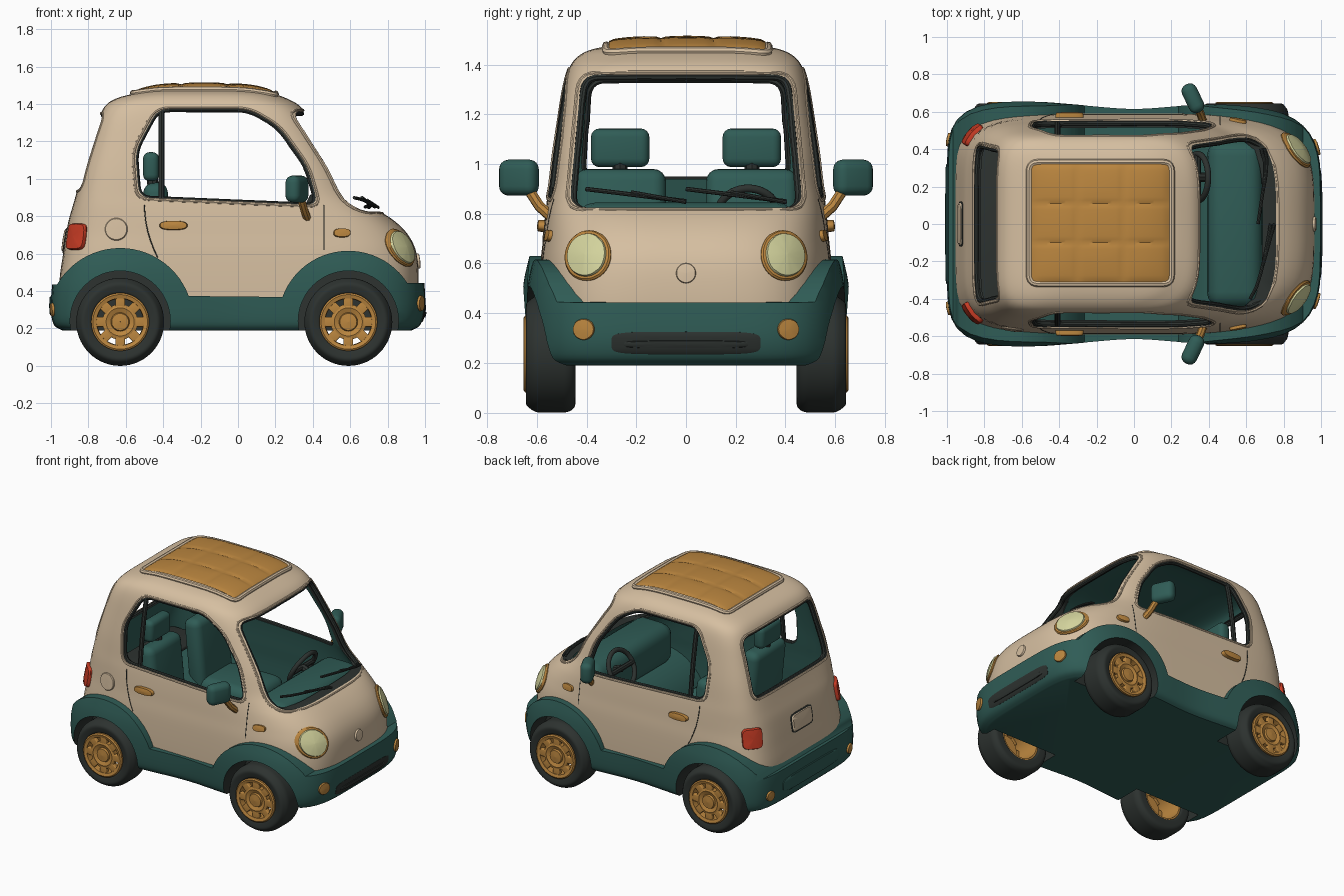
import bpy, bmesh, math
from mathutils import Vector, Matrix
from mathutils.bvhtree import BVHTree

if "Cube" in bpy.data.objects:
    bpy.data.objects.remove(bpy.data.objects["Cube"])


def material(name, r, g, b):
    m = bpy.data.materials.new(name)
    m.diffuse_color = (r, g, b, 1)
    m.use_nodes = True
    m.node_tree.nodes["Principled BSDF"].inputs["Base Color"].default_value = m.diffuse_color
    return m


CREAM = material("cream paint", .67, .52, .355)
TEAL = material("teal trim", .029, .108, .093)
AMBER = material("amber", .50, .24, .05)
DARK = material("dark rubber", .026, .032, .029)
LENS = material("pale lens", .66, .66, .34)
RED = material("red lamp", .58, .045, .018)


def add(name, verts, faces, mats, index=0):
    me = bpy.data.meshes.new(name)
    me.from_pydata([tuple(v) for v in verts], [], faces)
    for m in mats:
        me.materials.append(m)
    for p in me.polygons:
        p.material_index = index
    o = bpy.data.objects.new(name, me)
    bpy.context.collection.objects.link(o)
    return o


def modify(o, kind, **props):
    """Add a modifier and apply it at once."""
    mod = o.modifiers.new(kind, kind)
    for k, v in props.items():
        setattr(mod, k, v)
    dg = bpy.context.evaluated_depsgraph_get()
    me = bpy.data.meshes.new_from_object(o.evaluated_get(dg))
    o.modifiers.clear()
    o.data = me


def boolean(o, cutter, op='DIFFERENCE'):
    modify(o, 'BOOLEAN', object=cutter, operation=op, solver='EXACT')


def loft(name, table, mats, cap_bottom, bump, rear_square, n=120):
    """Stack of superellipse rings; rows are z, rear x, front x, half width, squareness."""
    rows, last = [], len(table) - 1
    for i in range(last):
        p = [table[max(0, min(last, i + k))] for k in (-1, 0, 1, 2)]
        for s in range(4):
            t = s / 4
            rows.append([.5 * (2 * b + (c - a) * t + (2 * a - 5 * b + 4 * c - d) * t * t + (3 * b - a - 3 * c + d) * t ** 3)
                         for a, b, c, d in zip(*p)])
    rows.append(table[-1])
    verts, faces = [], []
    for z, xb, xf, w, e in rows:
        for k in range(n):
            c, s = math.cos(2 * math.pi * k / n), math.sin(2 * math.pi * k / n)
            a, q = (xf - xb) / 2, e if c > 0 else e + rear_square
            r = (abs(c / a) ** q + abs(s / w) ** q) ** (-1 / q)
            x, y = (xf + xb) / 2 + r * c, r * s
            verts.append((x, y * bump(x), z))
    for j in range(len(rows) - 1):
        for k in range(n):
            k2 = (k + 1) % n
            faces.append((j * n + k, j * n + k2, (j + 1) * n + k2, (j + 1) * n + k))
    faces.append(tuple(range((len(rows) - 1) * n, len(rows) * n)))
    if cap_bottom:
        faces.append(tuple(reversed(range(n))))
    return add(name, verts, faces, mats)


def rounded(poly, r, straight=8):
    """Round the corners of a 2D outline and subdivide its straight edges."""
    out, n = [], len(poly)
    for i in range(n):
        a, p, b = (Vector(poly[(i + k) % n]) for k in (-1, 0, 1))
        s, e = p + (a - p).normalized() * r, p + (b - p).normalized() * r
        out += [s.lerp(p, t).lerp(p.lerp(e, t), t) for t in (0, .2, .4, .6, .8, 1)]
        nxt = b + (p - b).normalized() * r
        out += [e.lerp(nxt, k / straight) for k in range(1, straight)]
    return out


def prism(outline, axis, lo, hi, index):
    """Closed cutter: outline is (x,z) for axis y, or (y,z) for axis x."""
    n = len(outline)
    f = (lambda p, h: (p[0], h, p[1])) if axis == 'y' else (lambda p, h: (h, p[0], p[1]))
    verts = [f(p, h) for h in (lo, hi) for p in outline]
    faces = [(k, (k + 1) % n, n + (k + 1) % n, n + k) for k in range(n)]
    faces += [tuple(reversed(range(n))), tuple(range(n, 2 * n))]
    o = add("cutter", verts, faces, [CREAM, TEAL, DARK], index)
    fix_normals(o)
    o.hide_render = True
    return o


def fix_normals(o):
    bm = bmesh.new()
    bm.from_mesh(o.data)
    bmesh.ops.recalc_face_normals(bm, faces=bm.faces)
    bm.to_mesh(o.data)
    bm.free()


def arc(cx, cz, r, a0, a1, n=24):
    return [(cx + r * math.cos(math.radians(a0 + (a1 - a0) * k / n)),
             cz + r * math.sin(math.radians(a0 + (a1 - a0) * k / n))) for k in range(n + 1)]


# Body shell (cream outside, teal lining) and lower teal skirt
body = loft("body_shell", [
    (.30, -.95, .95, .59, 4.2), (.45, -.955, .965, .59, 4.1), (.60, -.935, .955, .585, 3.9), (.70, -.92, .91, .575, 3.8),
    (.78, -.905, .83, .568, 3.9), (.85, -.885, .72, .56, 4.3), (.92, -.865, .635, .55, 4.7), (1.05, -.83, .555, .535, 5),
    (1.2, -.785, .46, .512, 5), (1.32, -.745, .38, .49, 5), (1.39, -.71, .33, .468, 4.5), (1.43, -.65, .26, .438, 4),
    (1.457, -.55, .18, .39, 4), (1.474, -.45, .08, .31, 3.5), (1.481, -.35, -.05, .18, 3)],
    [CREAM, TEAL, DARK], False, lambda x: 1, 2.2)
skirt = loft("lower_skirt", [
    (.19, -.94, .93, .59, 5), (.22, -.985, .975, .618, 5), (.30, -1, 1, .63, 4.9), (.42, -.995, .998, .635, 4.8),
    (.52, -.975, .985, .63, 4.6), (.60, -.955, .965, .615, 4.4), (.66, -.945, .955, .60, 4.2)], [TEAL, TEAL, DARK], True,
    lambda x: 1 + .045 * math.exp(-((x + .68) / .3) ** 2) + .02 * math.exp(-((x - .62) / .3) ** 2) - .03 * math.exp(-(x / .22) ** 2), 2.6)
edge = [(-1.2, 0), (-1.2, .45)] + arc(-.63, .24, .39, 150, 20) + arc(.59, .24, .375, 160, 33) + [(1.2, .44), (1.2, 0)]
cutters = [prism(edge, 'y', -1, 1, 0)]
boolean(skirt, cutters[0], 'INTERSECT')
trees = [BVHTree.FromPolygons([v.co.copy() for v in o.data.vertices], [tuple(p.vertices) for p in o.data.polygons])
         for o in (body, skirt)]


def hit(p, d):
    """First body surface met by a ray through p along d."""
    d = Vector(d).normalized()
    start = Vector(p) - d * 1.5
    hits = [h for h in (t.ray_cast(start, d) for t in trees) if h[0]]
    if not hits:
        return Vector(p), -d
    h = min(hits, key=lambda h: h[3])
    return h[0], (h[1] if h[1].dot(d) < 0 else -h[1])


# Window openings and wheel wells
side_win = rounded([(-.53, .90), (.43, .86), (.37, 1.07), (.22, 1.28), (.06, 1.375), (-.43, 1.375), (-.55, 1.15)], .065)
wind = rounded([(-.47, .825), (.47, .825), (.42, 1.36), (-.42, 1.36)], .07)
rear_win = rounded([(-.425, .94), (.425, .94), (.395, 1.345), (-.395, 1.345)], .07)
modify(body, 'SOLIDIFY', thickness=.04, offset=-1, material_offset=1)
cutters += [prism(side_win, 'y', -1, 1, 2), prism(wind, 'x', .25, 1.2, 2), prism(rear_win, 'x', -1.2, -.62, 2)]
for c in cutters[1:]:
    boolean(body, c)
for wx in (-.63, .59):
    for s in (1, -1):
        c = prism(arc(wx, .24, .268, 0, 352.5, 47), 'y', min(s * .41, s * .9), max(s * .41, s * .9), 2)
        boolean(body, c)
        boolean(skirt, c)
        cutters.append(c)
for c in cutters:
    bpy.data.objects.remove(c)


def tube(name, pts, r, mat, cyclic=False):
    cu = bpy.data.curves.new(name, 'CURVE')
    cu.dimensions, cu.bevel_depth, cu.bevel_resolution = '3D', r, 2
    cu.use_fill_caps = True
    sp = cu.splines.new('POLY')
    sp.points.add(len(pts) - 1)
    for q, p in zip(sp.points, pts):
        q.co = (*p, 1)
    sp.use_cyclic_u = cyclic
    tmp = bpy.data.objects.new("tmp", cu)
    bpy.context.collection.objects.link(tmp)
    me = bpy.data.meshes.new_from_object(tmp.evaluated_get(bpy.context.evaluated_depsgraph_get()))
    bpy.data.objects.remove(tmp)
    me.materials.clear()
    me.materials.append(mat)
    bpy.context.collection.objects.link(bpy.data.objects.new(name, me))


def on_body(pts, d, lift):
    return [h[0] + h[1] * lift for h in (hit(p, d) for p in pts)]


def box(name, loc, size, mat, rot=(0, 0, 0), round_=.4):
    bpy.ops.mesh.primitive_cube_add(size=1, location=loc, rotation=rot)
    o = bpy.context.object
    o.name = name
    o.data.transform(Matrix.Diagonal((*size, 1)))
    o.data.materials.append(mat)
    modify(o, 'BEVEL', width=min(size) * round_, segments=4)
    return o


def pad(name, c, d, w, h, mat, lift, e=2):
    """Rounded raised plate that follows the body surface."""
    d = Vector(d).normalized()
    u, v, n = Vector((0, 0, 1)).cross(d), Vector((0, 0, 1)), 40
    verts = []
    for f, l in ((1, -.012), (1, lift * .5), (.93, lift), (.5, lift * 1.1), (.01, lift * 1.15)):
        for k in range(n):
            ca, sa = math.cos(2 * math.pi * k / n), math.sin(2 * math.pi * k / n)
            p = Vector(c) + u * w * f * math.copysign(abs(ca) ** (2 / e), ca) + v * h * f * math.copysign(abs(sa) ** (2 / e), sa)
            q, nn = hit(p, d)
            verts.append(q + nn * l)
    faces = [(j * n + k, j * n + (k + 1) % n, (j + 1) * n + (k + 1) % n, (j + 1) * n + k) for j in range(4) for k in range(n)]
    faces.append(tuple(range(4 * n, 5 * n)))
    o = add(name, verts, faces, [mat])
    if sum((p.normal * p.area for p in o.data.polygons), Vector()).dot(d) > 0:
        o.data.flip_normals()


# Window seals
for name, pts, d in [("windshield_seal", [(.6, y, z) for y, z in wind], (-1, 0, 0)),
                     ("rear_window_seal", [(-.8, y, z) for y, z in rear_win], (1, 0, 0)),
                     ("left_window_seal", [(x, .5, z) for x, z in side_win], (0, -1, 0)),
                     ("right_window_seal", [(x, -.5, z) for x, z in side_win], (0, 1, 0))]:
    tube(name, on_body(pts, d, -.018), .014, DARK, True)
    mid = sum((Vector(p) for p in pts), Vector()) / len(pts)
    tube(name + "_lip", on_body([mid + (Vector(p) - mid) * 1.03 for p in pts], d, -.003), .009, CREAM, True)

# Sides: pillar, door seams, handles, markers, mirrors; lamps at both ends
for s in (1, -1):
    d = (0, -s, 0)
    tube("window_pillar", on_body([(-.41, s * .5, .88 + .5 * k / 8) for k in range(9)], d, -.02), .016, DARK)
    tube("door_seam_front", on_body([(.46, s * .5, .86 - .24 * k / 6) for k in range(7)], d, -.001), .003, DARK)
    tube("door_seam_rear", on_body([(-.5 + .07 * (k / 6) ** 2, s * .5, .86 - .28 * k / 6) for k in range(7)], d, -.001), .003, DARK)
    pad("door_handle", (-.345, s * .5, .75), d, .075, .024, AMBER, .025, 2.6)
    pad("side_marker", (.555, s * .5, .71), d, .045, .023, AMBER, .015, 2.6)
    box("side_mirror", (.315, s * .672, .945), (.085, .165, .145), TEAL, (0, 0, s * .45), .45)
    tube("mirror_stem", [(.37, s * .545, .79), (.355, s * .59, .83), (.335, s * .635, .90)], .022, AMBER)
    d = (-1, -s * .15, 0)
    pad("headlight_ring", (.88, s * .395, .63), d, .10, .10, AMBER, .012)
    pad("headlight_lens", (.88, s * .395, .63), d, .083, .085, LENS, .02)
    pad("fog_lamp", (.95, s * .41, .335), (-1, 0, 0), .042, .042, AMBER, .012)
    pad("tail_lamp", (-.88, s * .485, .69), (.85, -s * .52, 0), .065, .07, RED, .022, 5)
    pad("rear_reflector", (-.96, s * .45, .30), (1, 0, 0), .035, .035, AMBER, .012)

# Nose, bumpers, plate and fuel cap
pad("grille", (.98, 0, .28), (-1, 0, 0), .30, .045, DARK, .004, 5)
pad("grille_bar", (.98, 0, .275), (-1, 0, 0), .25, .015, DARK, .009, 4)
pad("nose_button", (.95, 0, .56), (-1, 0, 0), .04, .04, CREAM, .012)
pad("rear_bumper_panel", (-.98, 0, .32), (1, 0, 0), .32, .05, TEAL, .008, 5)
pad("plate_frame", (-.93, 0, .67), (1, 0, 0), .12, .066, DARK, .006, 6)
pad("plate", (-.93, 0, .67), (1, 0, 0), .112, .058, CREAM, .012, 6)
pad("fuel_cap", (-.65, -.5, .73), (0, 1, 0), .06, .06, CREAM, .01)
for y in (-.40, 0):
    tube("wiper", on_body([(.7, y + .40 * k / 6, .895 - .05 * k / 6) for k in range(7)], (-1, 0, 0), .006), .009, DARK)
    tube("wiper_arm", on_body([(.7, y + .18 + .22 * k / 4, .875 - .04 * k / 4) for k in range(5)], (-1, 0, 0), .014), .008, DARK)

# Quilted sunroof with raised rim
N, verts = 36, []
for i in range(N + 1):
    for j in range(N + 1):
        u, v = i / N, j / N
        x, y = -.55 + .74 * u, -.31 + .63 * v
        crown = (1 - (2 * u - 1) ** 2) * (1 - .4 * (2 * v - 1) ** 2)
        puff = abs(math.sin(3 * math.pi * u) * math.sin(3 * math.pi * v)) ** .3
        verts.append((x, y, hit((x, y, 1.4), (0, 0, -1))[0].z + .012 + .014 * crown + .009 * puff))
add("sunroof", verts, [(a, a + N + 1, a + N + 2, a + 1) for i in range(N) for j in range(N) for a in [i * (N + 1) + j]], [AMBER])
rim = rounded([(-.56, -.32), (.20, -.32), (.20, .33), (-.56, .33)], .05)
tube("sunroof_rim", on_body([(x, y, 1.4) for x, y in rim], (0, 0, -1), .004), .017, CREAM, True)

# Interior: seats, dashboard, rear shelf, steering wheel
for s in (1, -1):
    y = s * .265
    box("seat_cushion", (-.16, y, .50), (.46, .38, .17), TEAL)
    box("seat_back", (-.42, y, .72), (.13, .37, .52), TEAL, (0, -.1, 0))
    box("headrest", (-.465, y, 1.065), (.085, .235, .155), TEAL)
    tube("headrest_post", [(-.45, y, .92), (-.46, y, 1.02)], .03, DARK)
box("dashboard", (.54, 0, .70), (.30, .90, .29), TEAL, (0, 0, 0), .3)
box("rear_shelf", (-.72, 0, .68), (.26, .92, .03), DARK)
bpy.ops.mesh.primitive_torus_add(location=(.34, .25, .79), rotation=(0, -1.1, 0), major_radius=.125, minor_radius=.016)
bpy.context.object.name = "steering_wheel"
bpy.context.object.data.materials.append(DARK)
tube("steering_spokes", [(.34, .13, .79), (.34, .37, .79)], .018, DARK)
tube("steering_column", [(.34, .25, .79), (.46, .25, .74)], .025, DARK)


def lathe(name, prof, mat, n=56):
    m = len(prof)
    verts = [(r * math.cos(2 * math.pi * k / n), y, r * math.sin(2 * math.pi * k / n)) for k in range(n) for r, y in prof]
    faces = [(k * m + j, k * m + (j + 1) % m, ((k + 1) % n) * m + (j + 1) % m, ((k + 1) % n) * m + j)
             for k in range(n) for j in range(m)]
    o = add(name, verts, faces, [mat])
    fix_normals(o)
    return o


# Wheels: tyre, open amber rim, hub and eight spokes
TYRE = rounded([(.148, .09), (.205, .102), (.235, .06), (.235, -.07), (.215, -.1), (.148, -.1)], .018, 2)
for wx in (-.63, .59):
    for s in (1, -1):
        place = Matrix.Translation((wx, s * .545, .235)) @ Matrix.Rotation(0 if s > 0 else math.pi, 4, 'Z')
        parts = [lathe("tyre", [tuple(p) for p in TYRE], DARK),
                 lathe("rim", [(.152, .085), (.155, .102), (.146, .108), (.126, .102), (.123, .06), (.138, -.09), (.152, -.09)], AMBER),
                 lathe("hub", [(.001, .06), (.093, .06), (.095, .096), (.075, .102), (.05, .092), (.045, .104), (.001, .108)], AMBER)]
        for k in range(8):
            sp = box("spoke", (0, 0, 0), (.065, .03, .052), AMBER, round_=.2)
            sp.data.transform(Matrix.Rotation(k * math.pi / 4, 4, 'Y') @ Matrix.Translation((.106, .084, 0)))
            parts.append(sp)
        for p in parts:
            p.matrix_world = place

# Smooth shading with crisp edges
bpy.ops.object.select_all(action='SELECT')
bpy.context.view_layer.objects.active = body
bpy.ops.object.shade_smooth_by_angle(angle=math.radians(35))
